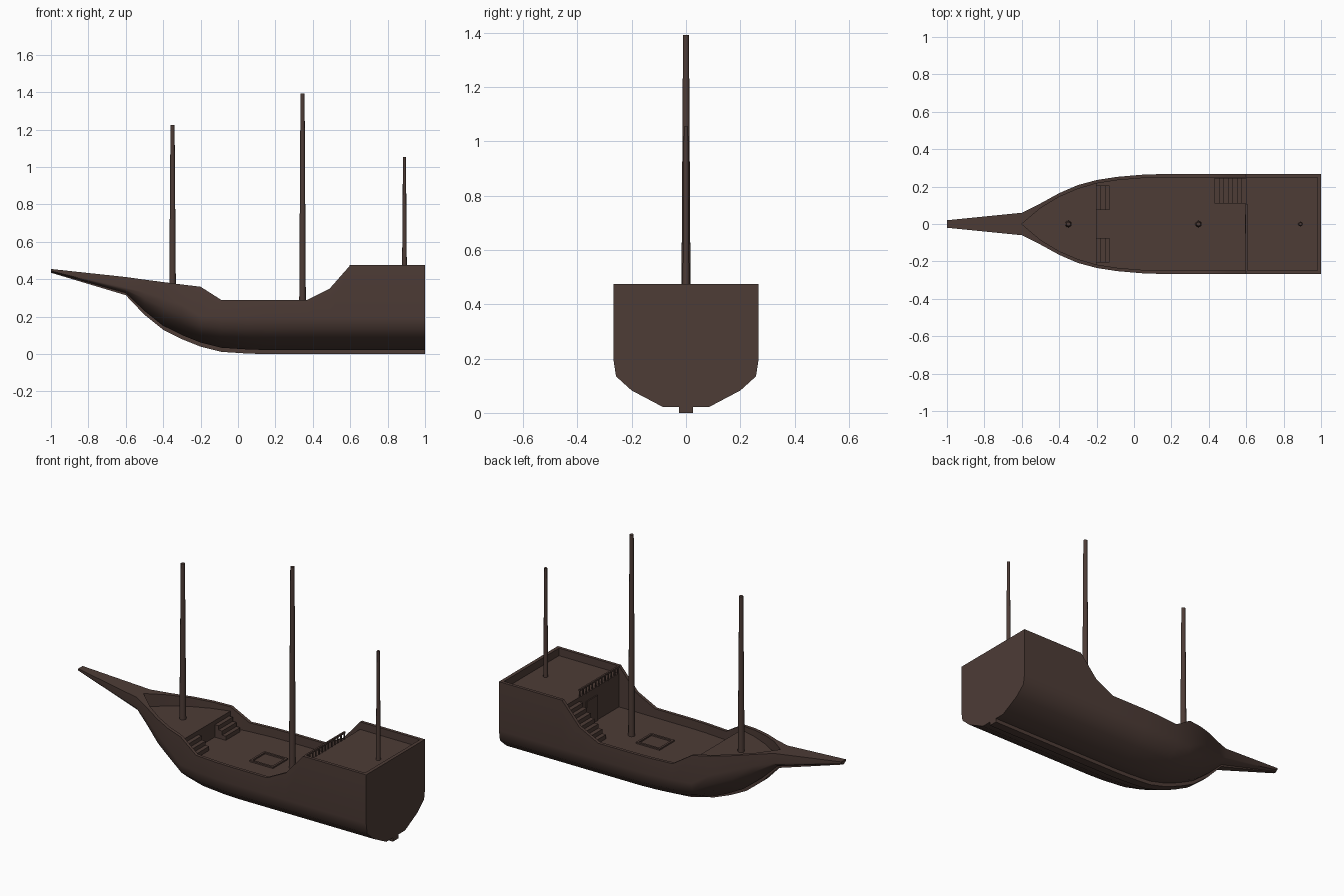
import bpy, bmesh, math

if "Cube" in bpy.data.objects:
    bpy.data.objects.remove(bpy.data.objects["Cube"])

wood = bpy.data.materials.new("dark_brown_wood")
wood.diffuse_color = (0.075, 0.045, 0.037, 1)
wood.use_nodes = True
wood.node_tree.nodes["Principled BSDF"].inputs["Base Color"].default_value = wood.diffuse_color

FORE, MAIN, POOP = 0.335, 0.24, 0.432   # deck heights


def finish(bm, name, angle=None):
    bmesh.ops.recalc_face_normals(bm, faces=bm.faces)
    me = bpy.data.meshes.new(name)
    bm.to_mesh(me)
    bm.free()
    me.materials.append(wood)
    ob = bpy.data.objects.new(name, me)
    bpy.context.collection.objects.link(ob)
    if angle:
        bpy.ops.object.select_all(action='DESELECT')
        ob.select_set(True)
        bpy.context.view_layer.objects.active = ob
        bpy.ops.object.shade_smooth_by_angle(angle=math.radians(angle))
    return ob


def add_box(bm, x0, x1, y0, y1, z0, z1):
    vs = bmesh.ops.create_cube(bm, size=1)["verts"]
    for v in vs:
        v.co = ((x0 + x1) / 2 + v.co.x * (x1 - x0),
                (y0 + y1) / 2 + v.co.y * (y1 - y0),
                (z0 + z1) / 2 + v.co.z * (z1 - z0))


# Hull: x, half width, rail height, chine height, keel height, deck height, wall thickness
# (doubled stations make the vertical steps between decks)
stations = [
    (-1.0, .02, .455, .447, .435, .455, .01),
    (-.6, .06, .412, .355, .315, .412, .06),
    (-.6, .06, .412, .355, .315, FORE, .06),
    (-.5, .11, .398, .33, .21, FORE, .025),
    (-.4, .165, .385, .297, .13, FORE, .02),
    (-.3, .208, .372, .262, .08, FORE, .02),
    (-.2, .235, .36, .2, .04, FORE, .018),
    (-.2, .235, .36, .2, .04, MAIN, .018),
    (-.09, .252, .29, .197, .012, MAIN, .018),
    (.05, .264, .29, .195, .003, MAIN, .018),
    (.15, .267, .29, .195, 0, MAIN, .018),
    (.37, .267, .29, .195, 0, MAIN, .018),
    (.49, .267, .35, .195, 0, MAIN, .018),
    (.6, .267, .475, .195, 0, MAIN, .018),
    (.6, .267, .475, .195, 0, POOP, .018),
    (.98, .267, .475, .195, 0, POOP, .018),
    (.98, .267, .475, .195, 0, .475, .018),
    (1.0, .267, .475, .195, 0, .475, .018),
]
bm = bmesh.new()
rings = []
for x, w, zt, zc, zk, zd, t in stations:
    h = min(.022, (zc - zk) * .3)
    zb = zk + h
    k = min(.025, w * .4)
    d = zc - zb
    yi = max(w - t, 0)
    half = [(yi, zd), (yi, zt), (w, zt), (w, zc), (.965 * w, zb + .65 * d),
            (.75 * w, zb + .35 * d), (max(.32 * w, k), zb), (k, zb), (k, zk)]
    loop = half + [(-y, z) for y, z in reversed(half)]
    rings.append([bm.verts.new((x, y, z)) for y, z in loop])
n = len(rings[0])
for a, b in zip(rings, rings[1:]):
    for i in range(n):
        j = (i + 1) % n
        bm.faces.new((a[i], a[j], b[j], b[i]))
bm.faces.new(rings[0])
bm.faces.new(rings[-1])
bmesh.ops.remove_doubles(bm, verts=bm.verts, dist=1e-5)
finish(bm, "hull", 44)

# Masts
for name, x, z0, z1, r0, r1 in (("fore_mast", -.35, FORE, 1.225, .018, .011),
                                ("main_mast", .345, MAIN, 1.392, .018, .011),
                                ("stern_mast", .89, POOP, 1.055, .013, .008)):
    bm = bmesh.new()
    bmesh.ops.create_cone(bm, cap_ends=True, segments=12, radius1=r0, radius2=r1,
                          depth=z1 - z0 + .01)
    bmesh.ops.translate(bm, verts=bm.verts, vec=(x, 0, (z0 + z1 - .01) / 2))
    finish(bm, name, 40)


# Stairs: stepped blocks between a deck edge and the main deck
def stairs(name, x_wall, x_end, y0, y1, top, steps):
    bm = bmesh.new()
    for i in range(steps):
        xa = x_wall + (x_end - x_wall) * i / steps
        xb = x_wall + (x_end - x_wall) * (i + 1) / steps
        z1 = top - (top - MAIN) * (i + 1) / (steps + 1)
        add_box(bm, min(xa, xb), max(xa, xb), y0, y1, MAIN - .005, z1)
    finish(bm, name)


stairs("poop_stairs", .6, .43, .11, .245, POOP, 7)
stairs("fore_stairs_back", -.2, -.13, .075, .205, FORE, 3)
stairs("fore_stairs_front", -.2, -.13, -.205, -.075, FORE, 3)

# Poop railing along the front edge of the stern deck
bm = bmesh.new()
add_box(bm, .597, .607, -.25, .108, .466, .475)
for i in range(13):
    y = -.24 + i * .0285
    add_box(bm, .599, .605, y - .003, y + .003, POOP - .005, .467)
finish(bm, "poop_railing")

# Cabin door on the wall below the railing
bm = bmesh.new()
add_box(bm, .594, .602, -.05, .05, MAIN, .385)
finish(bm, "cabin_door")

# Cargo hatch rim on the main deck
bm = bmesh.new()
for s in (-1, 1):
    add_box(bm, .12, .27, s * .062 - .006, s * .062 + .006, MAIN - .005, MAIN + .008)
    add_box(bm, .195 + s * .069 - .006, .195 + s * .069 + .006, -.056, .056,
            MAIN - .005, MAIN + .008)
finish(bm, "cargo_hatch")
